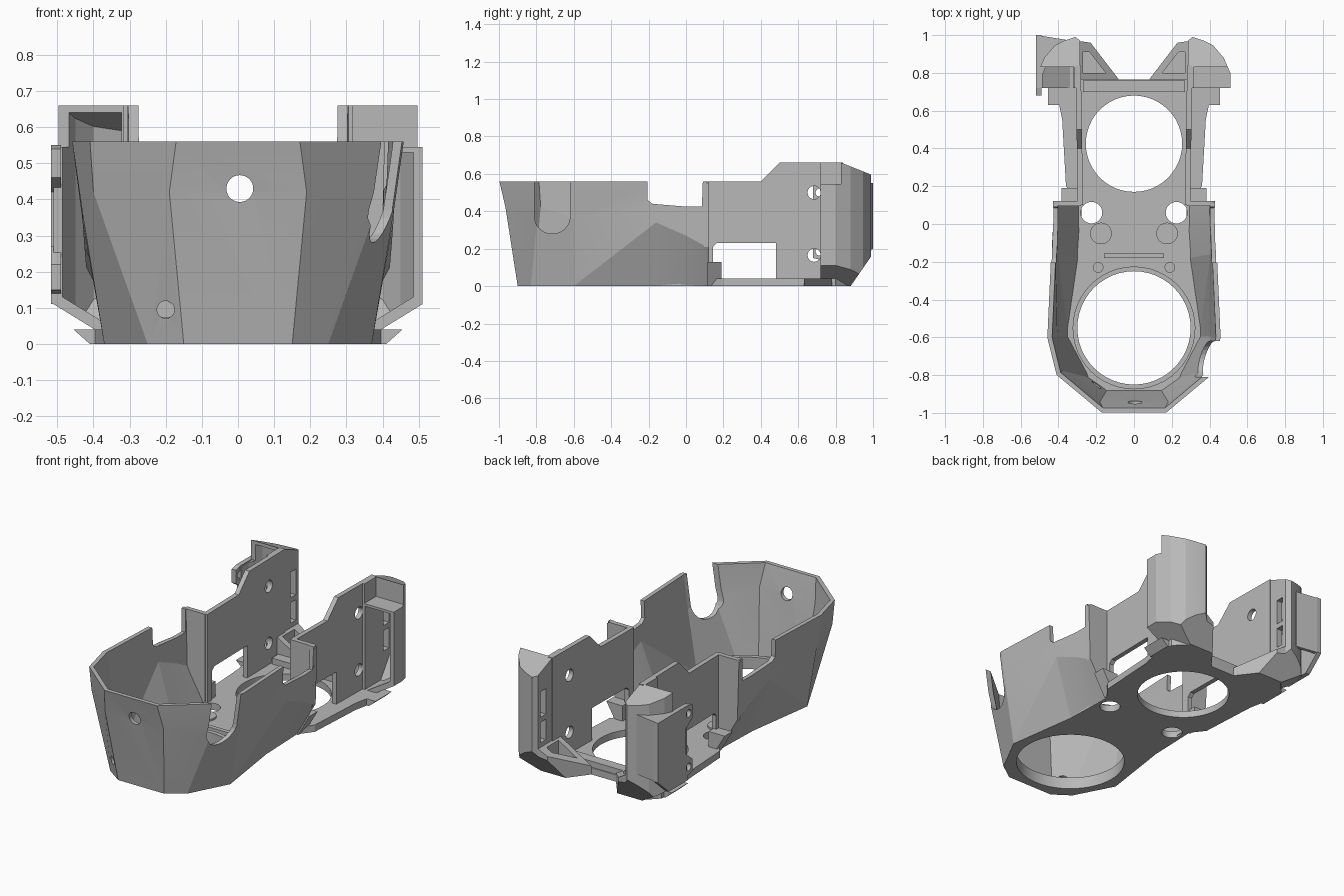
import bpy, bmesh, math
from mathutils import Vector

cube = bpy.data.objects.get("Cube")
if cube:
    bpy.data.objects.remove(cube, do_unlink=True)

grey = bpy.data.materials.new("mid_grey")
grey.use_nodes = True
grey.diffuse_color = (0.48, 0.48, 0.48, 1)
grey.node_tree.nodes["Principled BSDF"].inputs["Base Color"].default_value = grey.diffuse_color


def add(name, bm, helper=False):
    bmesh.ops.recalc_face_normals(bm, faces=bm.faces)
    mesh = bpy.data.meshes.new(name)
    bm.to_mesh(mesh)
    bm.free()
    ob = bpy.data.objects.new(name, mesh)
    bpy.context.collection.objects.link(ob)
    mesh.materials.append(grey)
    ob.hide_render = helper
    return ob


def prism(name, outline, lo, hi, axis="z", planes=(), helper=False, tilt=0):
    """Extrude an outline along an axis, then slice it with (point, outward normal) planes."""
    def place(p, h):
        return {"z": (p[0], p[1], h), "x": (h + tilt * p[0], p[0], p[1]), "y": (p[0], h, p[1])}[axis]
    bm = bmesh.new()
    rings = [[bm.verts.new(place(p, h)) for p in outline] for h in (lo, hi)]
    bm.faces.new(rings[0])
    bm.faces.new(rings[1])
    n = len(outline)
    for i in range(n):
        j = (i + 1) % n
        bm.faces.new((rings[0][i], rings[0][j], rings[1][j], rings[1][i]))
    for point, normal in planes:
        bmesh.ops.bisect_plane(bm, geom=bm.verts[:] + bm.edges[:] + bm.faces[:],
                               plane_co=Vector(point), plane_no=Vector(normal), clear_outer=True)
        bmesh.ops.holes_fill(bm, edges=[e for e in bm.edges if e.is_boundary])
    return add(name, bm, helper)


def box(name, x, y, z, helper=False):
    return prism(name, [(x[0], y[0]), (x[1], y[0]), (x[1], y[1]), (x[0], y[1])], *z, helper=helper)


def disc(u, v, r, n=48):
    return [(u + r * math.cos(2 * math.pi * i / n), v + r * math.sin(2 * math.pi * i / n)) for i in range(n)]


def both(half):
    """Close a right-hand outline with its mirror image."""
    return half + [(-x, y) for x, y in reversed(half)]


def cut(ob, cutters):
    bpy.context.view_layer.objects.active = ob
    for c in cutters:
        m = ob.modifiers.new("cut", "BOOLEAN")
        m.object, m.operation, m.solver = c, "DIFFERENCE", "EXACT"
        bpy.ops.object.modifier_apply(modifier=m.name)
    for c in cutters:
        bpy.data.objects.remove(c, do_unlink=True)


def hole(x, y, r):
    return prism("cutter", disc(x, y, r), -0.1, 0.3, helper=True)


# Faceted front bowl: columns of bottom, crease and top points
columns = [
    ((0.15, -0.90, 0), (0.19, -0.965, 0.42), (0.17, -1.00, 0.57)),
    ((0.25, -0.83, 0), (0.40, -0.79, 0.42), (0.41, -0.80, 0.57)),
    ((0.37, -0.60, 0), (0.43, -0.60, 0.36), (0.46, -0.60, 0.57)),
    ((0.31, -0.18, 0), (0.43, -0.16, 0.34), (0.44, -0.16, 0.57)),
    ((0.30, -0.03, 0), (0.425, 0.00, 0.27), (0.43, 0.00, 0.57)),
    ((0.30, 0.11, 0), (0.42, 0.11, 0.21), (0.43, 0.11, 0.57)),
]
bm = bmesh.new()
halves = [[[bm.verts.new((s * x, y, z)) for x, y, z in c] for c in columns] for s in (1, -1)]
for half in halves:
    for i, (a, b) in enumerate(zip(half, half[1:])):
        if i == 2:  # the lower side breaks along a diagonal crease
            bm.faces.new((a[0], b[0], b[1]))
            bm.faces.new((a[0], b[1], a[1]))
        else:
            bm.faces.new((a[0], b[0], b[1], a[1]))
        bm.faces.new((a[1], b[1], b[2], a[2]))
a, b = halves[0][0], halves[1][0]
for k in range(2):
    bm.faces.new((a[k], b[k], b[k + 1], a[k + 1]))
bowl = add("front_bowl", bm)
bpy.context.view_layer.objects.active = bowl
sol = bowl.modifiers.new("wall", "SOLIDIFY")
sol.thickness, sol.offset = 0.025, -1
bpy.ops.object.modifier_apply(modifier="wall")
slot = [(-0.81, 0.7), (-0.81, 0.37)]
slot += [(-0.715 + 0.095 * math.cos(t), 0.37 + 0.09 * math.sin(t))
         for t in [math.pi * (1 + i / 12) for i in range(1, 12)]]
slot += [(-0.62, 0.37), (-0.62, 0.7)]
side_notch = [(-0.205, 0.7), (-0.205, 0.46), (-0.18, 0.44), (0.0, 0.425), (0.085, 0.425), (0.095, 0.7)]
cut(bowl, [
    box("cutter", (-1, 1), (-2, 1), (0.56, 1), True),
    box("cutter", (-1, 1), (-2, 1), (-1, 0), True),
    prism("cutter", side_notch, -1, 1, "x", helper=True),
    prism("cutter", slot, 0.3, 0.6, "x", helper=True),
    prism("cutter", disc(0.005, 0.43, 0.037), -1.2, -0.8, "y", helper=True),
    prism("cutter", disc(-0.2, 0.095, 0.024), -1.2, -0.8, "y", helper=True),
])

# Floor with two large fan openings and small screw holes
floor = prism("floor", both([
    (0.15, -0.9), (0.25, -0.83), (0.37, -0.6), (0.31, -0.18), (0.30, 0.12), (0.36, 0.2),
    (0.38, 0.55), (0.41, 0.70), (0.40, 0.80), (0.32, 0.88), (0.2, 0.88), (0.09, 0.765)]), 0, 0.04)
cut(floor, [hole(0, -0.55, 0.3), hole(0, 0.425, 0.255), hole(0.225, 0.06, 0.057), hole(-0.225, 0.06, 0.057)])

# Raised rim around the front opening
rim = prism("front_rim", disc(0, -0.55, 0.325), 0.03, 0.07)
cut(rim, [hole(0, -0.55, 0.3)])
box("rear_bar", (-0.27, 0.27), (0.7, 0.76), (0.03, 0.075))
box("middle_rib", (-0.16, 0.16), (-0.18, -0.155), (0.03, 0.06))

top_slope = ((0, 0.83, 0.66), (0, 0.06, 0.15))
back_slope = ((0, 0.88, 0), (0, 0.13, -0.09))

for s, side, cavity_top in ((1, "left", 0.53), (-1, "right", 0.66)):
    def sx(points):
        return [(s * x, y) for x, y in points]

    # Thin upright side wall with a low window and two screw holes
    wall = prism(side + "_wall", [(0.1, 0), (0.1, 0.56), (0.4, 0.56), (0.5, 0.66), (0.84, 0.66), (0.84, 0)],
                 s * 0.268, s * 0.296, "x", tilt=s * 0.016)
    window = [(0.145, 0.04), (0.145, 0.21), (0.165, 0.23), (0.48, 0.23), (0.48, 0.04)]
    cut(wall, [prism("cutter", window, s * 0.2, s * 0.4, "x", helper=True)]
        + [prism("cutter", disc(0.685, z, 0.035), s * 0.2, s * 0.4, "x", helper=True) for z in (0.5, 0.165)])

    # Return panel joining the bowl to the side wall, with its sloped foot
    prism(side + "_return", [(s * 0.28, 0), (s * 0.3, 0), (s * 0.42, 0.21), (s * 0.43, 0.55), (s * 0.415, 0.56),
                             (s * 0.28, 0.56)], 0.095, 0.122, "y")
    prism(side + "_foot", [(s * 0.28, 0), (s * 0.31, 0), (s * 0.385, 0.13), (s * 0.28, 0.13)], 0.115, 0.19, "y")

    # Flared edge of the floor below the duct
    prism(side + "_flange", [(s * 0.3, 0), (s * 0.41, 0), (s * 0.455, 0.04), (s * 0.3, 0.04)], 0.63, 0.78, "y")

    # Hollow rear duct with sloped top and chamfered base
    duct = prism(side + "_duct", sx([(0.286, 0.72), (0.51, 0.72), (0.51, 0.8), (0.475, 0.88), (0.42, 0.945),
                                     (0.37, 0.97), (0.31, 0.99), (0.285, 0.97)]), 0, 0.66,
                 planes=[top_slope, back_slope, ((s * 0.51, 0, 0.11), (s * 0.08, 0, -0.13)),
                         ((s * 0.51, 0, 0.11), (s * 0.11, 0, -0.1))])
    cavity = prism("cutter", sx([(0.322, 0.6), (0.485, 0.6), (0.485, 0.79), (0.45, 0.87), (0.4, 0.925),
                                 (0.322, 0.955)]), 0.04, cavity_top, helper=True,
                   planes=[((s * 0.485, 0, 0.13), (s * 0.08, 0, -0.13)), ((0, 0.93, 0.13), (0, 0.13, -0.09)),
                           ((0, 0.83, 0.64), (0, 0.06, 0.15))])
    # Twin slots open the duct toward the middle
    cut(duct, [cavity, box("cutter", (s * 0.318, s * 0.7), (0.6, 0.83), (0.545, 0.8), True)]
        + [box("cutter", (s * 0.2, s * 0.35), (0.895, 0.945), z, True) for z in ((0.2, 0.32), (0.35, 0.5))])

    # Low outlet ramp in the rear corner
    ramp = prism(side + "_ramp", sx([(0.08, 0.765), (0.23, 0.96), (0.3, 0.97), (0.3, 0.765)]), 0, 0.2,
                 planes=[back_slope, ((s * 0.08, 0, 0.05), (s * -0.12, 0, 0.2))])
    cut(ramp, [prism("cutter", sx([(0.15, 0.8), (0.235, 0.91), (0.27, 0.91), (0.27, 0.8)]), 0.05, 0.3, helper=True)])

    # Locating bosses on the middle floor
    prism(side + "_boss", disc(s * 0.175, -0.05, 0.057), 0.03, 0.05)
    prism(side + "_pin", disc(s * 0.19, -0.23, 0.028), 0.03, 0.06)

# Outer bracket on one duct, with two drilled lugs and a triangular cap
bracket = prism("bracket_plate", [(0.72, 0.11), (0.72, 0.14), (0.68, 0.15), (0.68, 0.22), (0.74, 0.27), (0.74, 0.42),
                                  (0.68, 0.46), (0.68, 0.54), (0.72, 0.55), (1.0, 0.55), (1.0, 0.2),
                                  (0.9, 0.11)], -0.518, -0.49, "x")
cut(bracket, [prism("cutter", disc(0.715, z, 0.022), -0.6, -0.4, "x", helper=True) for z in (0.5, 0.185)])
prism("bracket_back", [(-0.515, 1.0), (-0.36, 0.975), (-0.36, 0.955), (-0.515, 0.98)], 0.2, 0.55)
prism("bracket_cap", [(-0.515, 1.0), (-0.36, 0.975), (-0.42, 0.94), (-0.47, 0.88), (-0.505, 0.8)], 0.53, 0.55)

# Crisp facets with smooth rounded holes
bpy.ops.object.select_all(action="DESELECT")
for ob in bpy.data.objects:
    if ob.type == "MESH" and grey.name in ob.data.materials:
        ob.select_set(True)
        bpy.context.view_layer.objects.active = ob
bpy.ops.object.shade_smooth_by_angle(angle=math.radians(10))
